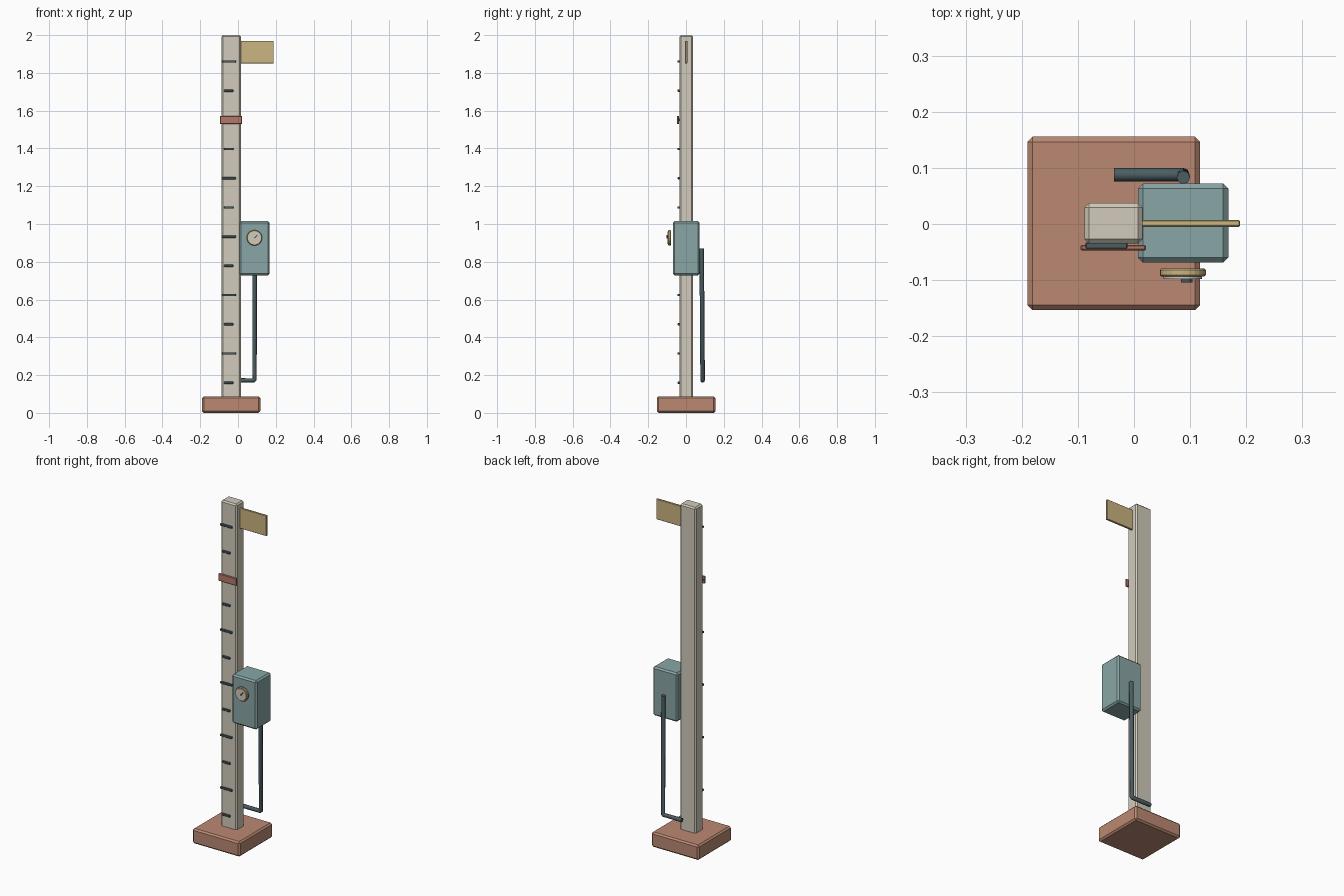
import bpy, math
from mathutils import Vector

if "Cube" in bpy.data.objects:
    bpy.data.objects.remove(bpy.data.objects["Cube"])


def material(name, r, g, b):
    m = bpy.data.materials.new(name)
    m.diffuse_color = (r, g, b, 1)
    m.use_nodes = True
    m.node_tree.nodes["Principled BSDF"].inputs["Base Color"].default_value = m.diffuse_color
    return m


CREAM = material("cream", 0.64, 0.60, 0.50)
CLAY = material("clay", 0.50, 0.25, 0.17)
RED = material("red", 0.45, 0.19, 0.14)
TEAL = material("teal", 0.25, 0.38, 0.38)
DARK = material("dark", 0.07, 0.11, 0.12)
BRASS = material("brass", 0.60, 0.46, 0.22)


def finish(ob, name, mat, bevel=0.0):
    ob.name = name
    ob.data.materials.append(mat)
    if bevel:
        mod = ob.modifiers.new("bevel", "BEVEL")
        mod.width, mod.segments, mod.limit_method = bevel, 1, "ANGLE"
    return ob


def box(name, x, y, z, mat, bevel=0.0):
    """Box given by its (min, max) range on each axis."""
    bpy.ops.mesh.primitive_cube_add(size=1)
    ob = bpy.context.object
    lo, hi = (Vector(v) for v in zip(x, y, z))
    size, mid = hi - lo, (hi + lo) / 2
    for v in ob.data.vertices:
        v.co = Vector(a * b for a, b in zip(v.co, size))
    ob.location = mid
    return finish(ob, name, mat, bevel)


def disc(name, x, y, z, radius, mat, bevel=0.0):
    """Round plate facing the front, y is its depth range."""
    bpy.ops.mesh.primitive_cylinder_add(vertices=24, radius=radius, depth=y[1] - y[0],
                                        location=(x, sum(y) / 2, z),
                                        rotation=(math.pi / 2, 0, 0))
    return finish(bpy.context.object, name, mat, bevel)


# Base and post
box("base", (-0.19, 0.118), (-0.1535, 0.1555), (0, 0.088), CLAY, 0.009)
box("post", (-0.088, 0.015), (-0.035, 0.037), (0.08, 2.0), CREAM, 0.008)

# Gauge marks, alternating short and long
for i in range(12):
    half = 0.0375 if i % 2 else 0.024
    z = 0.160 + i * 0.1546
    box(f"gauge_mark_{i + 1}", (-0.049 - half, -0.049 + half), (-0.044, -0.033),
        (z - 0.006, z + 0.006), DARK, 0.0015)

# Level band
box("level_band", (-0.095, 0.021), (-0.047, -0.037), (1.529, 1.572), RED, 0.002)

# Flag plate near the top
box("flag_plate", (0.008, 0.189), (-0.005, 0.007), (1.85, 1.97), BRASS, 0.002)

# Instrument housing with dial
box("instrument_box", (0.007, 0.168), (-0.069, 0.072), (0.728, 1.015), TEAL, 0.009)
disc("dial_rim", 0.087, (-0.094, -0.079), 0.927, 0.041, BRASS, 0.003)
disc("dial_face", 0.087, (-0.098, -0.093), 0.927, 0.034, CREAM)
needle = box("dial_needle", (-0.011, 0.011), (-0.003, 0.003), (-0.003, 0.003), DARK)
needle.location = (0.094, -0.101, 0.933)
needle.rotation_euler = (0, -math.pi / 4, 0)

# Conduit pipe behind the post
curve = bpy.data.curves.new("conduit_pipe", "CURVE")
curve.dimensions = "3D"
curve.bevel_depth, curve.bevel_resolution, curve.use_fill_caps = 0.012, 2, True
path = [(0.088, 0.083, 0.87), (0.088, 0.088, 0.178), (0.082, 0.088, 0.172), (-0.036, 0.088, 0.172)]
spline = curve.splines.new("POLY")
spline.points.add(len(path) - 1)
for p, co in zip(spline.points, path):
    p.co = (*co, 1)
pipe = bpy.data.objects.new("conduit_pipe", curve)
bpy.context.collection.objects.link(pipe)
finish(pipe, "conduit_pipe", DARK)
